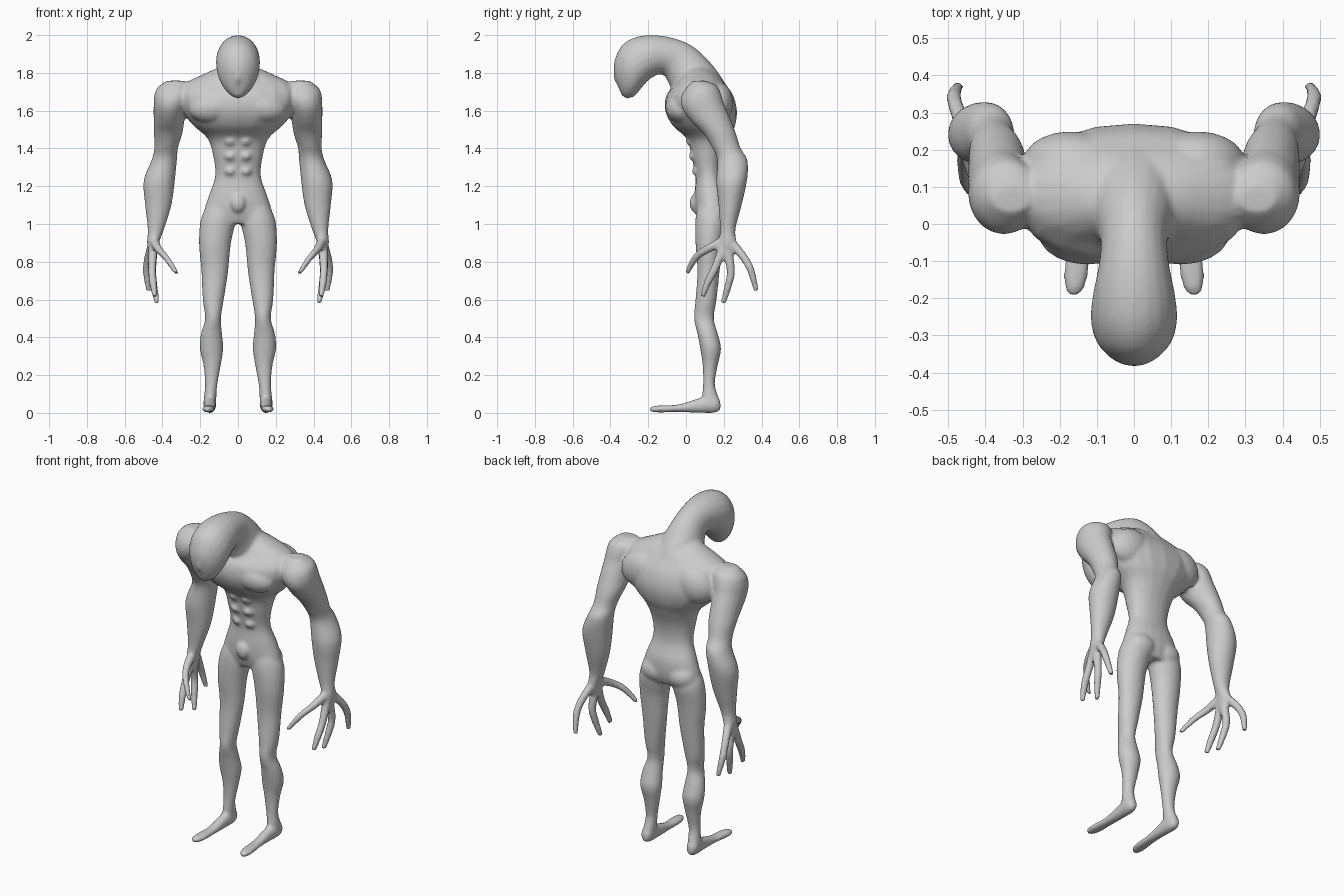
import bpy, bmesh, math
from mathutils import Vector, Matrix

bm = bmesh.new()
SIDES = 20


def spline(rows, steps=4):
    """Catmull-Rom through rows of numbers."""
    out = []
    for i in range(len(rows) - 1):
        p = [rows[max(0, min(len(rows) - 1, i + k))] for k in (-1, 0, 1, 2)]
        for s in range(steps):
            t = s / steps
            out.append([0.5 * (2 * b + (c - a) * t + (2 * a - 5 * b + 4 * c - d) * t * t
                               + (3 * b - a - 3 * c + d) * t ** 3) for a, b, c, d in zip(*p)])
    return out + [list(rows[-1])]


def loft(rows, side=1, power=2.0):
    """Rows: front y, z, back y, z, centre x, half width."""
    rings = []
    for y0, z0, y1, z1, cx, rx in spline(rows):
        ring = []
        for i in range(SIDES):
            a = 2 * math.pi * i / SIDES
            c, s = (math.copysign(abs(f(a)) ** (2 / power), f(a)) for f in (math.cos, math.sin))
            k = 0.5 + 0.5 * s
            ring.append(bm.verts.new((side * (cx + rx * c), y0 + (y1 - y0) * k, z0 + (z1 - z0) * k)))
        rings.append(ring)
    faces = [bm.faces.new(rings[0]), bm.faces.new(rings[-1][::-1])]
    for a, b in zip(rings, rings[1:]):
        for i in range(SIDES):
            j = (i + 1) % SIDES
            faces.append(bm.faces.new((a[i], b[i], b[j], a[j])))
    bmesh.ops.recalc_face_normals(bm, faces=faces)


def finger(points, radii, side):
    """Tapered tube through x, y, z points."""
    rows = []
    for i, (p, r) in enumerate(zip(points, radii)):
        d = Vector(points[min(i + 1, len(points) - 1)]) - Vector(points[max(i - 1, 0)])
        n = Vector((d.z, -d.y)).normalized() * r
        if n.x > 0:
            n = -n
        rows.append((p[1] + n.x, p[2] + n.y, p[1] - n.x, p[2] - n.y, p[0], r))
    loft(rows, side)


def blob(pos, size, side=1, tilt=0):
    m = (Matrix.Translation((side * pos[0], pos[1], pos[2])) @ Matrix.Rotation(side * tilt, 4, 'Y')
         @ Matrix.Diagonal((*size, 1)))
    bmesh.ops.create_uvsphere(bm, u_segments=20, v_segments=12, radius=1, matrix=m)


# torso
torso = [(.07, 1.0, .20, .15), (.05, 1.06, .22, .18), (.045, 1.15, .22, .155), (.05, 1.25, .19, .122),
         (.03, 1.35, .195, .13), (.005, 1.45, .23, .16), (-.07, 1.52, .26, .235), (-.11, 1.60, .27, .30),
         (-.105, 1.68, .25, .32), (-.06, 1.74, .21, .29), (-.03, 1.79, .17, .19), (0, 1.83, .11, .10)]
loft([(a, z, b, z, 0, w) for a, z, b, w in torso], power=2.2)

# hunched neck and head
loft([(-.05, 1.55, .265, 1.60, 0, .12), (-.06, 1.66, .21, 1.74, 0, .14), (-.09, 1.74, .125, 1.86, 0, .11),
      (-.115, 1.785, .03, 1.945, 0, .09), (-.15, 1.79, -.07, 1.985, 0, .095), (-.2, 1.76, -.17, 2.0, 0, .11),
      (-.235, 1.72, -.265, 1.99, 0, .117), (-.265, 1.685, -.335, 1.95, 0, .108),
      (-.285, 1.67, -.37, 1.89, 0, .088), (-.315, 1.665, -.383, 1.83, 0, .058),
      (-.34, 1.68, -.375, 1.77, 0, .025)])
# nose and jaw
blob((0, -.358, 1.79), (.016, .028, .05))
blob((0, -.30, 1.72), (.06, .05, .052))
# groin
blob((0, .06, 1.11), (.045, .042, .055))

for s in (1, -1):
    # chest, shoulder blade and buttock muscles
    blob((.125, -.025, 1.62), (.135, .085, .085), s, .15)
    blob((.17, .17, 1.64), (.13, .08, .11), s, .3)
    blob((.085, .155, 1.06), (.09, .075, .075), s)
    for z in (1.28, 1.36, 1.44):
        blob((.04, .10 - .2 * (z - 1.28), z), (.045, .07, .038), s)
    # arm
    loft([(.03, 1.755, .1, 1.76, .33, .05), (-.015, 1.70, .16, 1.735, .34, .09),
          (-.028, 1.65, .185, 1.69, .35, .095), (-.015, 1.60, .2, 1.64, .36, .087),
          (.03, 1.54, .23, 1.57, .365, .082), (.09, 1.48, .265, 1.48, .37, .076),
          (.135, 1.41, .29, 1.40, .38, .063), (.165, 1.34, .325, 1.34, .39, .067),
          (.16, 1.22, .325, 1.24, .417, .083), (.172, 1.1, .295, 1.1, .422, .07),
          (.18, .97, .262, .97, .435, .043), (.175, .90, .268, .90, .45, .032),
          (.19, .84, .255, .84, .447, .022)], s)
    # thumb and three fingers
    rad = (.026, .022, .02, .014)
    finger([(.445, .2, .91), (.42, .11, .865), (.38, .05, .82), (.325, .005, .74)], rad, s)
    finger([(.45, .2, .88), (.455, .155, .77), (.45, .115, .69), (.44, .087, .615)], rad, s)
    finger([(.45, .22, .86), (.455, .238, .75), (.445, .222, .67), (.428, .197, .58)], rad, s)
    finger([(.45, .24, .90), (.475, .305, .825), (.485, .345, .75), (.472, .372, .645)], rad, s)
    # leg
    leg = [(.07, 1.12, .18, .09, .06), (.05, 1.03, .215, .103, .093), (.05, .90, .195, .122, .085),
           (.06, .75, .178, .123, .071), (.05, .60, .162, .131, .056), (.042, .50, .148, .132, .042),
           (.06, .42, .168, .14, .056), (.075, .34, .186, .14, .062), (.088, .25, .168, .137, .046),
           (.09, .15, .153, .142, .033), (.085, .07, .175, .148, .033), (.1, .01, .165, .148, .026)]
    loft([(a, z, b, z, x, w) for a, z, b, x, w in leg], s)
    # foot
    foot = [(.182, .06, .015, .15, .018), (.15, .10, .0, .15, .034), (.06, .075, .0, .148, .031),
            (-.04, .045, .004, .15, .03), (-.13, .04, .002, .156, .034), (-.175, .036, .004, .16, .026),
            (-.192, .028, .01, .162, .012)]
    loft([(y, a, y, b, x, w) for y, a, b, x, w in foot], s)

mesh = bpy.data.meshes.new("hunched_body")
bm.to_mesh(mesh)
bm.free()
body = bpy.data.objects.new("hunched_body", mesh)
bpy.context.collection.objects.link(body)
bpy.context.view_layer.objects.active = body
body.select_set(True)

# fuse all parts into one skin and soften the joins
fuse = body.modifiers.new("fuse", 'REMESH')
fuse.mode = 'VOXEL'
fuse.voxel_size = 0.009
soft = body.modifiers.new("soften", 'SMOOTH')
soft.factor = 0.5
soft.iterations = 7
for m in ("fuse", "soften"):
    bpy.ops.object.modifier_apply(modifier=m)
bpy.ops.object.shade_smooth_by_angle(angle=math.radians(40))
